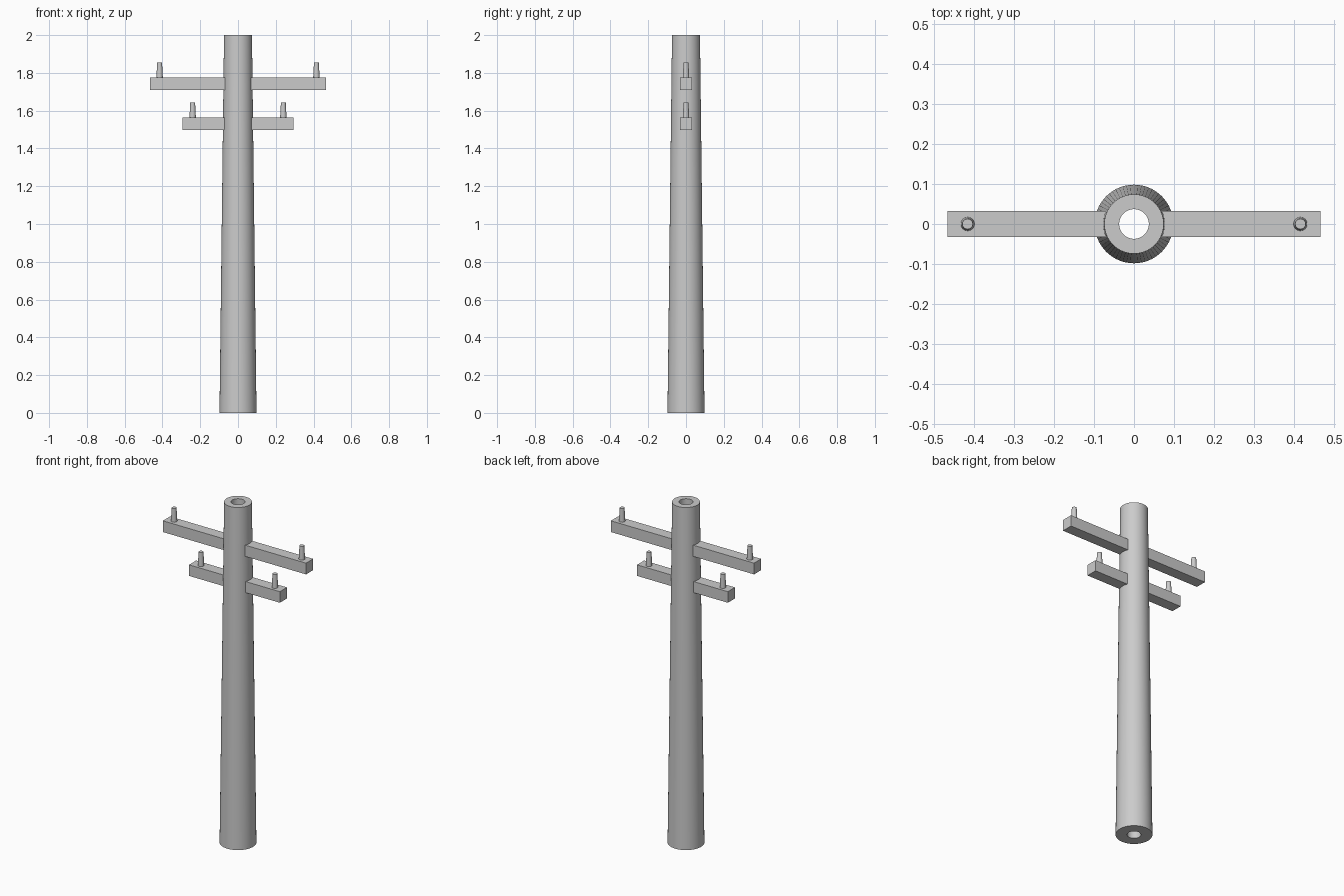
import bpy
import bmesh
import math

cube = bpy.data.objects.get("Cube")
if cube:
    bpy.data.objects.remove(cube, do_unlink=True)

# Single plain concrete colour
concrete = bpy.data.materials.new("concrete_grey")
concrete.use_nodes = True
GREY = (0.6, 0.6, 0.6, 1)
concrete.diffuse_color = GREY
concrete.node_tree.nodes["Principled BSDF"].inputs["Base Color"].default_value = GREY


def add_object(name, bm, smooth=False):
    bmesh.ops.recalc_face_normals(bm, faces=bm.faces)
    mesh = bpy.data.meshes.new(name)
    bm.to_mesh(mesh)
    bm.free()
    mesh.materials.append(concrete)
    obj = bpy.data.objects.new(name, mesh)
    bpy.context.collection.objects.link(obj)
    if smooth:
        bpy.ops.object.select_all(action='DESELECT')
        obj.select_set(True)
        bpy.context.view_layer.objects.active = obj
        bpy.ops.object.shade_smooth_by_angle(angle=math.radians(30))
    return obj


def hollow_pole(name, r_bottom, r_top, r_hole, height, sides=64):
    """Tapered tube with a straight bore, spun from a closed wall profile."""
    bm = bmesh.new()
    profile = [(r_hole, 0), (r_bottom, 0), (r_top, height), (r_hole, height)]
    rings = []
    for r, z in profile:
        rings.append([bm.verts.new((r * math.cos(math.tau * i / sides),
                                    r * math.sin(math.tau * i / sides), z))
                      for i in range(sides)])
    for k, ring in enumerate(rings):
        above = rings[(k + 1) % len(rings)]
        for i in range(sides):
            j = (i + 1) % sides
            bm.faces.new((ring[i], ring[j], above[j], above[i]))
    add_object(name, bm, smooth=True)


def beam(name, x0, x1, half_depth, z0, z1):
    bm = bmesh.new()
    bmesh.ops.create_cube(bm, size=1)
    bmesh.ops.scale(bm, vec=(abs(x1 - x0), 2 * half_depth, z1 - z0), verts=bm.verts)
    bmesh.ops.translate(bm, vec=((x0 + x1) / 2, 0, (z0 + z1) / 2), verts=bm.verts)
    add_object(name, bm)


def peg(name, x, z0, z1):
    bm = bmesh.new()
    bmesh.ops.create_cone(bm, cap_ends=True, segments=32, radius1=0.017,
                          radius2=0.013, depth=z1 - z0)
    bmesh.ops.translate(bm, vec=(x, 0, (z0 + z1) / 2), verts=bm.verts)
    add_object(name, bm, smooth=True)


# Pole
hollow_pole("pole", 0.098, 0.074, 0.037, 2.0)

# Crossarms set into the pole wall, each with an insulator peg near its tip
for level, tip, peg_x, z0, z1, peg_top in (
        ("upper", 0.465, 0.415, 1.71, 1.776, 1.854),
        ("lower", 0.295, 0.24, 1.498, 1.563, 1.642)):
    for side, s in (("left", 1), ("right", -1)):
        beam(f"{level}_{side}_crossarm", s * 0.06, s * tip, 0.033, z0, z1)
        peg(f"{level}_{side}_insulator_peg", s * peg_x, z1, peg_top)
